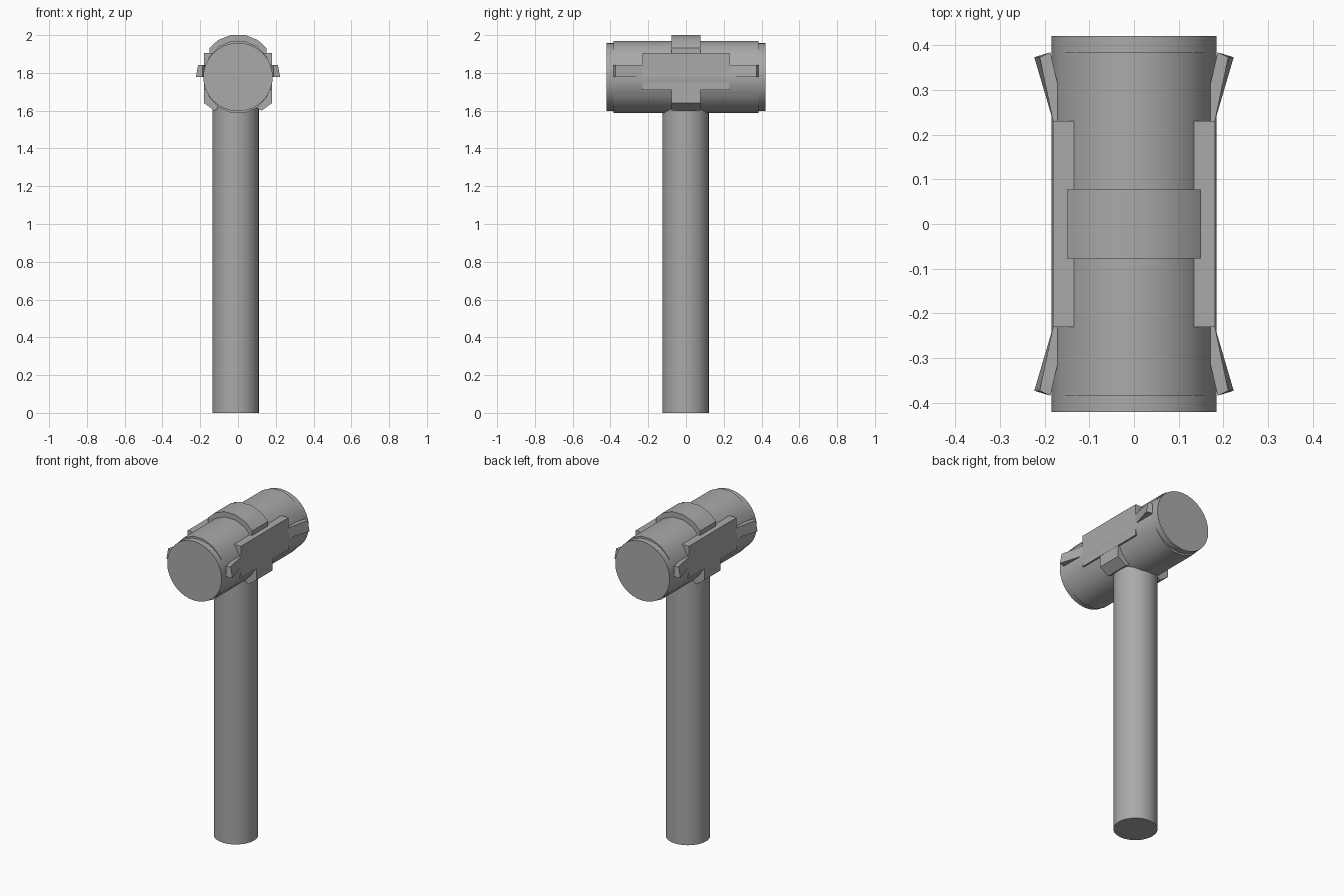
import bpy, bmesh, math
from mathutils import Matrix

cube = bpy.data.objects.get("Cube")
if cube:
    bpy.data.objects.remove(cube, do_unlink=True)

grey = bpy.data.materials.new("plain grey")
grey.use_nodes = True
colour = (0.4, 0.4, 0.4, 1)
grey.diffuse_color = colour
grey.node_tree.nodes["Principled BSDF"].inputs["Base Color"].default_value = colour

HEAD_Z = 1.778


def finish(name, bm, angle=30):
    bmesh.ops.recalc_face_normals(bm, faces=bm.faces)
    mesh = bpy.data.meshes.new(name)
    bm.to_mesh(mesh)
    bm.free()
    mesh.materials.append(grey)
    ob = bpy.data.objects.new(name, mesh)
    bpy.context.collection.objects.link(ob)
    bpy.ops.object.select_all(action='DESELECT')
    ob.select_set(True)
    bpy.context.view_layer.objects.active = ob
    bpy.ops.object.shade_smooth_by_angle(angle=math.radians(angle))
    return ob


def cylinder(name, sides, depth, matrix):
    bm = bmesh.new()
    bmesh.ops.create_cone(bm, cap_ends=True, segments=sides, radius1=1,
                          radius2=1, depth=depth, matrix=matrix)
    return finish(name, bm)


def prism(name, points, direction):
    """Extrude a closed outline of 3D points along a vector."""
    bm = bmesh.new()
    face = bm.faces.new([bm.verts.new(p) for p in points])
    result = bmesh.ops.extrude_face_region(bm, geom=[face])
    verts = [v for v in result["geom"] if isinstance(v, bmesh.types.BMVert)]
    bmesh.ops.translate(bm, verts=verts, vec=direction)
    return finish(name, bm, 25)


# Handle
cylinder("handle", 32, 1.68,
         Matrix.Translation((-0.012, -0.002, 0.84)) @ Matrix.Diagonal((0.123, 0.123, 1, 1)))

# Head barrel: sixteen sides, flat on top, slightly taller than wide
turn = Matrix.Rotation(math.pi / 2, 4, 'X')
flat = math.cos(math.pi / 16)
cylinder("head_barrel", 16, 0.768,
         Matrix.Translation((0, 0, HEAD_Z)) @ Matrix.Diagonal((0.179 / flat, 1, 0.1905 / flat, 1))
         @ turn @ Matrix.Rotation(math.pi / 16, 4, 'Z'))

# Striking faces at both ends
cylinder("striking_faces", 32, 0.842,
         Matrix.Translation((0, 0, HEAD_Z)) @ Matrix.Diagonal((0.184, 1, 0.181, 1)) @ turn)

# Arched strap over the top
half = [(0.15, 1.905), (0.15, 1.932), (0.105, 1.974), (0.04, 2.0)]
arch = half + [(-x, z) for x, z in reversed(half)]
prism("top_strap", [(x, -0.077, z) for x, z in arch], (0, 0.154, 0))

clamp = [(0.10, 1.72), (0.18, 1.72), (0.18, 1.64), (0.125, 1.6), (0.09, 1.62)]
wedge = [(0.152, 0.23), (0.181, 0.23), (0.223, 0.373), (0.187, 0.384)]
for side, label in ((1, "left"), (-1, "right")):
    # Side plate and the strap end below it
    plate = [(0.13, 1.709), (0.181, 1.709), (0.181, 1.905), (0.13, 1.905)]
    prism(label + "_side_plate", [(side * x, -0.23, z) for x, z in plate], (0, 0.46, 0))
    prism(label + "_strap_end", [(side * x, -0.077, z) for x, z in clamp], (0, 0.154, 0))
    # Flared wedges beside each end of the plate
    for end, place in ((-1, "front"), (1, "back")):
        ob = prism(label + "_" + place + "_wedge",
                   [(side * x, end * y, 1.778) for x, y in wedge], (0, 0, 0.064))
        for v in ob.data.vertices:
            if v.co.z > 1.8 and abs(v.co.x) > 0.2:
                v.co.x -= side * 0.012
